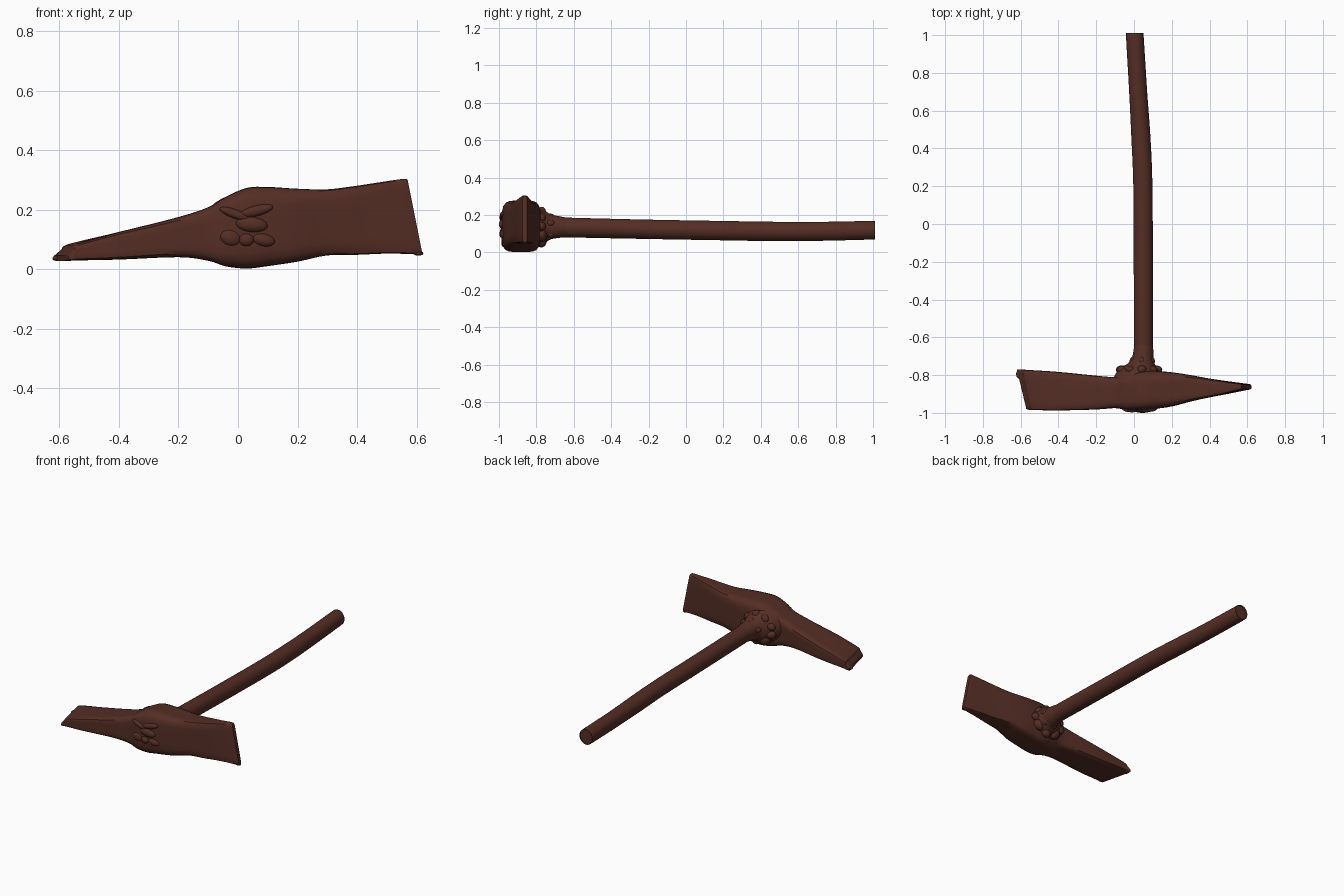
import bpy, bmesh, math, random
from mathutils import Vector, Euler

if "Cube" in bpy.data.objects:
    bpy.data.objects.remove(bpy.data.objects["Cube"])

random.seed(4)
brown = bpy.data.materials.new("dark rust brown")
brown.diffuse_color = (0.089, 0.027, 0.018, 1)
brown.use_nodes = True
brown.node_tree.nodes["Principled BSDF"].inputs["Base Color"].default_value = brown.diffuse_color


def finish(bm, name, angle=40):
    bmesh.ops.recalc_face_normals(bm, faces=bm.faces)
    me = bpy.data.meshes.new(name)
    bm.to_mesh(me)
    bm.free()
    ob = bpy.data.objects.new(name, me)
    bpy.context.collection.objects.link(ob)
    me.materials.append(brown)
    bpy.ops.object.select_all(action='DESELECT')
    ob.select_set(True)
    bpy.context.view_layer.objects.active = ob
    bpy.ops.object.shade_smooth_by_angle(angle=math.radians(angle))
    return ob


def spline(rows, steps):
    """Catmull-Rom interpolation of rows of numbers."""
    out = []
    for i in range(len(rows) - 1):
        p0, p1, p2, p3 = (rows[max(i - 1, 0)], rows[i], rows[i + 1],
                          rows[min(i + 2, len(rows) - 1)])
        for k in range(steps):
            t = k / steps
            out.append([b + 0.5 * t * (c - a + t * (2*a - 5*b + 4*c - d + t * (3*(b - c) + d - a)))
                        for a, b, c, d in zip(p0, p1, p2, p3)])
    return out + [list(rows[-1])]


def loft(name, rows, place, sides=40, steps=4, angle=40):
    """Rows: position, low a, high a, low b, high b, squareness."""
    bm = bmesh.new()
    rings = []
    for s, a0, a1, b0, b1, n in spline(rows, steps):
        ring = []
        for k in range(sides):
            t = 2 * math.pi * (k + 0.5) / sides
            c, d = math.cos(t), math.sin(t)
            # rounded rectangle by radial scaling
            r = (abs(c) ** n + abs(d) ** n) ** (-1 / n)
            ring.append(bm.verts.new(place(s, (a0 + a1) / 2 + r * c * (a1 - a0) / 2,
                                           (b0 + b1) / 2 + r * d * (b1 - b0) / 2)))
        rings.append(ring)
    for p, q in zip(rings, rings[1:]):
        for k in range(sides):
            j = (k + 1) % sides
            bm.faces.new((p[k], p[j], q[j], q[k]))
    bm.faces.new(rings[0])
    bm.faces.new(rings[-1])
    return finish(bm, name, angle)


# Head: flat adze at -x, upright axe blade at +x, both with slanted edges
def place_head(x, y, z):
    if x < -0.4:
        x += (-0.77 - y) / 0.21 * 0.05 * (-0.4 - x) / 0.22
    if x > 0.4:
        x -= (z - 0.05) / 0.25 * 0.05 * (x - 0.4) / 0.22
    return (x, y, z)


head_rows = [
    (-0.62, -0.98, -0.77, 0.028, 0.045, 8),
    (-0.595, -0.985, -0.77, 0.028, 0.068, 8),
    (-0.57, -0.985, -0.772, 0.029, 0.086, 8),
    (-0.40, -0.987, -0.783, 0.032, 0.125, 8),
    (-0.20, -0.982, -0.803, 0.04, 0.175, 7),
    (-0.10, -0.975, -0.81, 0.028, 0.208, 6),
    (-0.04, -0.985, -0.795, 0.009, 0.243, 5),
    (0.03, -0.985, -0.78, 0.002, 0.273, 5),
    (0.10, -0.98, -0.778, 0.01, 0.276, 5),
    (0.20, -0.966, -0.785, 0.025, 0.27, 6),
    (0.30, -0.94, -0.80, 0.046, 0.268, 7),
    (0.40, -0.918, -0.818, 0.048, 0.28, 8),
    (0.50, -0.90, -0.832, 0.052, 0.292, 8),
    (0.60, -0.88, -0.845, 0.05, 0.303, 8),
    (0.62, -0.874, -0.85, 0.048, 0.30, 8),
]
loft("pick_head", head_rows, place_head)


# Handle: slightly bowed rod, bevelled at the free end
def tube_row(y, x, z, rx, rz):
    return (y, x - rx, x + rx, z - rz, z + rz, 2)


def place_y(y, x, z):
    return (x, y, z)


loft("handle", [
    tube_row(-0.82, 0.05, 0.138, 0.05, 0.054),
    tube_row(-0.60, 0.05, 0.132, 0.05, 0.053),
    tube_row(-0.20, 0.049, 0.123, 0.051, 0.052),
    tube_row(0.20, 0.047, 0.116, 0.051, 0.052),
    tube_row(0.45, 0.037, 0.112, 0.051, 0.052),
    tube_row(0.70, 0.022, 0.112, 0.048, 0.051),
    tube_row(0.985, 0.005, 0.118, 0.047, 0.05),
    tube_row(1.0, 0.005, 0.118, 0.044, 0.047)], place_y, sides=28)

# Collar: flared socket where the handle enters the head
loft("collar", [
    tube_row(-0.84, 0.02, 0.14, 0.14, 0.115),
    tube_row(-0.785, 0.022, 0.14, 0.115, 0.10),
    tube_row(-0.75, 0.032, 0.137, 0.082, 0.083),
    tube_row(-0.72, 0.045, 0.136, 0.06, 0.066),
    tube_row(-0.67, 0.05, 0.135, 0.053, 0.057),
    tube_row(-0.62, 0.05, 0.133, 0.046, 0.049)], place_y, sides=28)


def lumps(name, items):
    """Flattened rounded bumps: centre, radii, roll about y."""
    bm = bmesh.new()
    for loc, rad, roll in items:
        geo = bmesh.ops.create_icosphere(bm, subdivisions=3, radius=1)
        rot = Euler((0, roll, 0)).to_matrix()
        for v in geo['verts']:
            v.co = rot @ Vector([a * b for a, b in zip(v.co, rad)]) + Vector(loc)
    return finish(bm, name, 60)


# Gnarled folds around the collar
folds = []
for k in range(9):
    t = 2 * math.pi * k / 9
    r = random.uniform(0.022, 0.034)
    folds.append(((0.025 + 0.095 * math.cos(t), -0.772, 0.138 + 0.075 * math.sin(t)),
                  (r * 1.2, r * 0.9, r), t))
for k in range(5):
    t = 2 * math.pi * k / 5 + 0.4
    folds.append(((0.045 + 0.05 * math.cos(t), -0.727, 0.136 + 0.052 * math.sin(t)),
                  (0.02, 0.026, 0.018), t))
lumps("collar_folds", folds)

# Gnarled end of the handle showing on the front of the head
lumps("front_folds", [
    ((-0.025, -0.98, 0.105), (0.035, 0.016, 0.027), 0.3),
    ((0.028, -0.98, 0.098), (0.026, 0.018, 0.022), 0.0),
    ((0.085, -0.975, 0.098), (0.04, 0.019, 0.022), 0.2),
    ((-0.01, -0.98, 0.185), (0.055, 0.017, 0.016), 0.35),
    ((0.06, -0.98, 0.195), (0.06, 0.016, 0.018), -0.25),
    ((0.045, -0.98, 0.15), (0.055, 0.02, 0.026), 0.1),
])

# Thin lip along the worn foot of each cutting edge
lumps("edge_lips", [
    ((-0.606, -0.795, 0.036), (0.018, 0.025, 0.009), 0.0),
    ((0.606, -0.862, 0.053), (0.017, 0.016, 0.008), 0.0),
])
